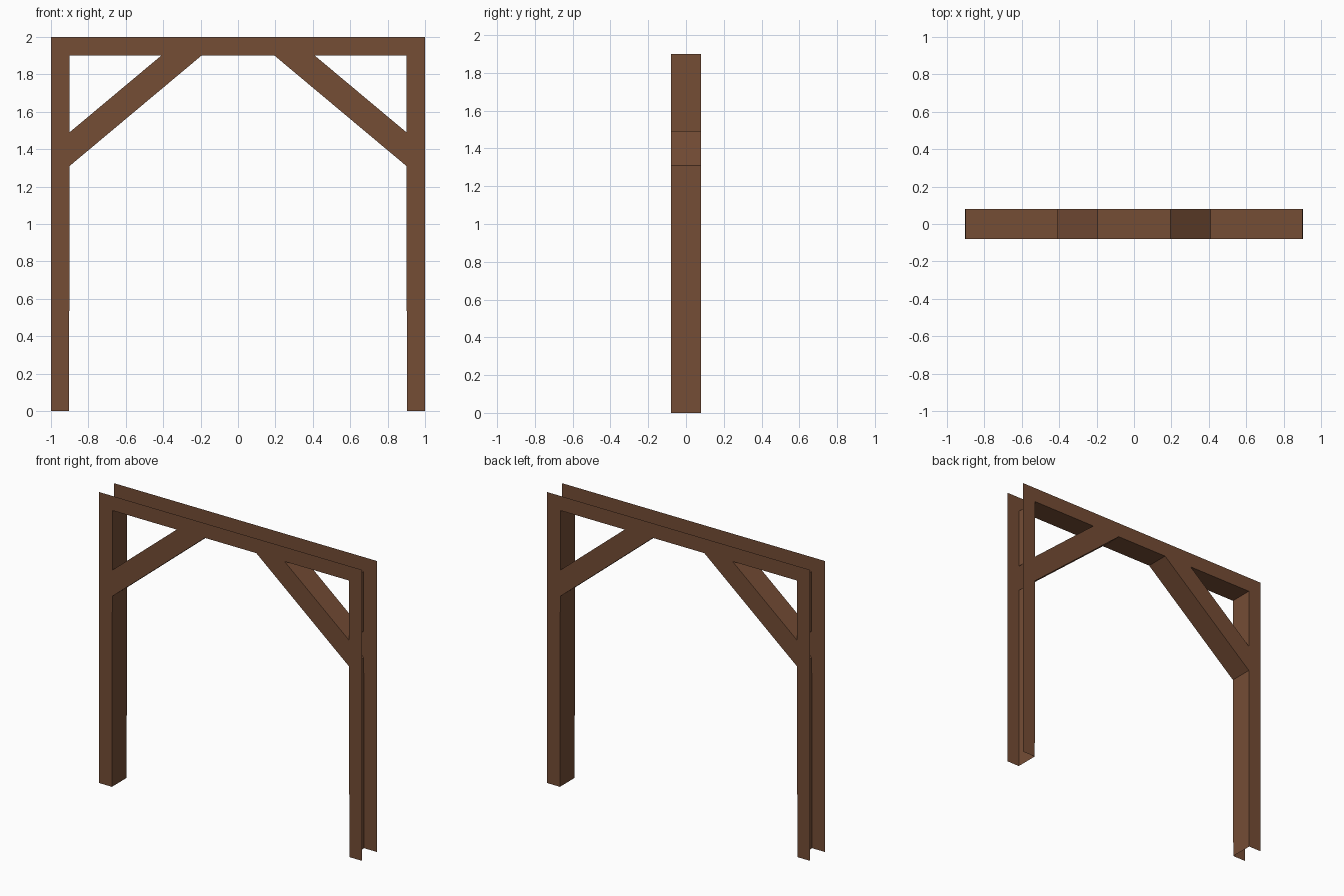
import bpy
import bmesh

if "Cube" in bpy.data.objects:
    bpy.data.objects.remove(bpy.data.objects["Cube"])

DEPTH = 0.08  # half thickness of the frame

wood = bpy.data.materials.new("brown_wood")
wood.diffuse_color = (0.178, 0.074, 0.036, 1)
wood.use_nodes = True
wood.node_tree.nodes["Principled BSDF"].inputs["Base Color"].default_value = wood.diffuse_color


def channel(name, outline, walls):
    """Front and back plates from an x-z outline, joined by walls along chosen edges.
    The outline runs anticlockwise as seen from the front; mirrored across x = 0."""
    bm = bmesh.new()
    front = [bm.verts.new((x, -DEPTH, z)) for x, z in outline]
    back = [bm.verts.new((x, DEPTH, z)) for x, z in outline]
    bm.faces.new(front)
    bm.faces.new(back[::-1])
    for i in walls:
        j = (i + 1) % len(outline)
        bm.faces.new((front[j], front[i], back[i], back[j]))
    mesh = bpy.data.meshes.new(name)
    bm.to_mesh(mesh)
    bm.free()
    mesh.materials.append(wood)
    obj = bpy.data.objects.new(name, mesh)
    bpy.context.collection.objects.link(obj)
    mirror = obj.modifiers.new("mirror", 'MIRROR')
    mirror.merge_threshold = 0.0005
    return obj


# Posts: open on the outside and bottom, open where the brace meets them
channel("posts",
        [(-1, 0), (-0.903, 0), (-0.9, 1.31), (-0.9, 1.49), (-0.9, 1.9), (-1, 2)],
        [1, 3])

# Top beam: open on top, open where the brace meets it
channel("top_beam",
        [(-1, 2), (-0.9, 1.9), (-0.41, 1.9), (-0.195, 1.9), (0, 1.9), (0, 2)],
        [1, 3])

# Diagonal braces: hollow, open at both ends
channel("braces",
        [(-0.9, 1.31), (-0.195, 1.9), (-0.41, 1.9), (-0.9, 1.49)],
        [0, 2])
